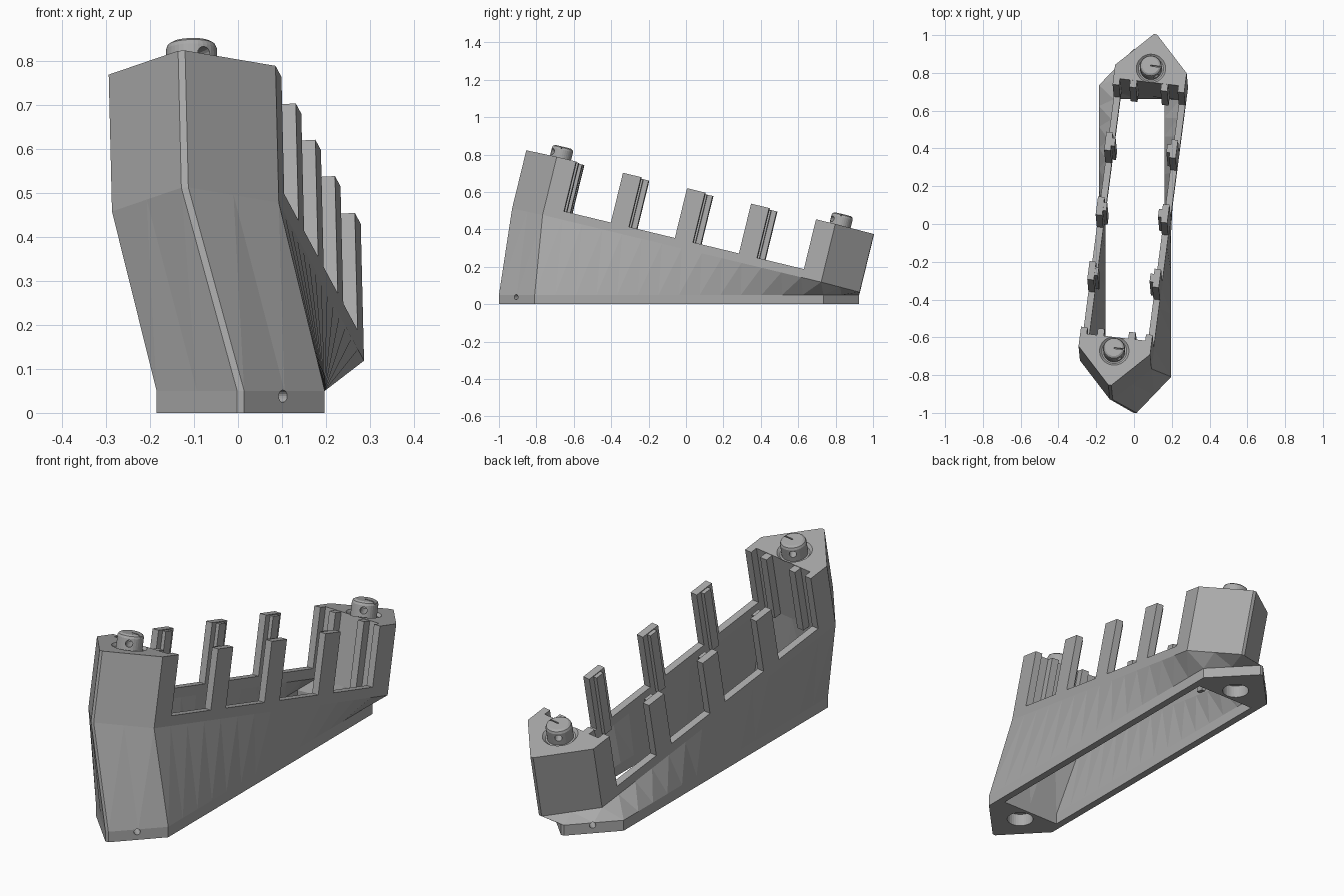
import bpy, bmesh, math
from mathutils import Matrix, Vector

if "Cube" in bpy.data.objects:
    bpy.data.objects.remove(bpy.data.objects["Cube"], do_unlink=True)

grey = bpy.data.materials.new("plain grey")
grey.use_nodes = True
grey.diffuse_color = (0.4, 0.4, 0.4, 1)
grey.node_tree.nodes["Principled BSDF"].inputs["Base Color"].default_value = (0.4, 0.4, 0.4, 1)

# Base frame (level) and tray frame (yawed and tilted)
base = Matrix.Translation((0.006, -0.037, 0))
v = Vector((0.13, 1, -0.241)).normalized()
u = v.cross(Vector((-0.025, 0.235, 1))).normalized()
w = u.cross(v)
tray = Matrix((u, v, w)).transposed().to_4x4()
tray.translation = (0, 0, 0.288)

TOP, RAIL, WIDE, THICK = 0.32, 0.046, 0.191, 0.035


def finish(bm, name):
    bmesh.ops.recalc_face_normals(bm, faces=bm.faces)
    mesh = bpy.data.meshes.new(name)
    bm.to_mesh(mesh)
    bm.free()
    mesh.materials.append(grey)
    ob = bpy.data.objects.new(name, mesh)
    bpy.context.collection.objects.link(ob)
    return ob


def loft(name, outline, levels):
    """Skin an outline through (frame, height) levels."""
    bm = bmesh.new()
    rings = [[bm.verts.new(m @ Vector((x, y, h))) for x, y in outline] for m, h in levels]
    n = len(outline)
    for a, b in zip(rings, rings[1:]):
        for i in range(n):
            j = (i + 1) % n
            bm.faces.new((a[i], a[j], b[j], b[i]))
    bm.faces.new(rings[0])
    bm.faces.new(rings[-1])
    bmesh.ops.triangulate(bm, faces=bm.faces)
    return finish(bm, name)


def box(name, frame, lo, hi):
    outline = [(lo[0], lo[1]), (hi[0], lo[1]), (hi[0], hi[1]), (lo[0], hi[1])]
    return loft(name, outline, [(frame, lo[2]), (frame, hi[2])])


def rod(name, frame, profile, segments=32):
    """Turned solid from (radius, height) pairs."""
    circle = [(math.cos(k * math.tau / segments), math.sin(k * math.tau / segments))
              for k in range(segments)]
    return loft(name, circle, [(frame @ Matrix.Diagonal((r, r, 1, 1)), h) for r, h in profile])


def cut(target, cutters):
    for c in cutters:
        mod = target.modifiers.new("cut", "BOOLEAN")
        mod.operation, mod.solver, mod.object = "DIFFERENCE", "EXACT", c
    bpy.context.view_layer.update()
    mesh = bpy.data.meshes.new_from_object(target.evaluated_get(bpy.context.evaluated_depsgraph_get()))
    target.modifiers.clear()
    target.data = mesh
    for c in cutters:
        bpy.data.objects.remove(c, do_unlink=True)


def steps(points, long_steps=14):
    """Divide the long sides of an outline so the twisted walls stay smooth."""
    out = []
    for a, b in zip(points, points[1:] + points[:1]):
        n = long_steps if math.dist(a, b) > 1 else 2
        out += [(a[0] + (b[0] - a[0]) * k / n, a[1] + (b[1] - a[1]) * k / n) for k in range(n)]
    return out


# Hull: pointed six-sided outline from level base to tilted tray
nose, tip, corner = 0.008, 0.963, 0.772
hex_outline = [(-nose, -tip), (nose, -tip), (WIDE, -corner), (WIDE, corner),
               (nose, tip), (-nose, tip), (-WIDE, corner), (-WIDE, -corner)]
hull = loft("hull", steps(hex_outline), [(base, 0), (base, 0.05), (tray, 0), (tray, TOP)])

# Open middle
inner, end = WIDE - THICK, 0.70
cavity = [(-inner, -end), (inner, -end), (inner, end), (-inner, end)]
cutters = [loft("cavity", steps(cavity), [(base, -0.05), (base, 0.05), (tray, 0), (tray, 0.4)])]

# Side windows that leave the posts standing
posts = [-0.355, 0, 0.355]
edges = [-0.665] + [p + s * 0.05 for p in posts for s in (-1, 1)] + [0.665]
for a, b in zip(edges[::2], edges[1::2]):
    cutters.append(box("window", tray, (-0.3, a, RAIL), (0.3, b, 0.5)))

# Screw recesses, bottom bores and pin holes
for s in (-1, 1):
    upper = tray @ Matrix.Translation((0, s * 0.775, 0))
    lower = base @ Matrix.Translation((0, s * 0.775, 0))
    cutters.append(rod("recess", upper, [(0.066, TOP - 0.012), (0.09, TOP + 0.012)]))
    cutters.append(rod("bore", lower, [(0.06, -0.02), (0.06, 0.06)]))
    aim = Vector((-s, s, 0)).to_track_quat("Z", "Y").to_matrix().to_4x4()
    pin = lower @ Matrix.Translation((0, 0, 0.038)) @ aim
    cutters.append(rod("pin_hole", pin, [(0.014, 0.03), (0.014, 0.2)], 16))
cut(hull, cutters)

# Inner ribs on the posts
for side in (-1, 1):
    for p in posts:
        a, b = sorted((side * (inner - 0.018), side * (inner + 0.005)))
        box("post_rib", tray, (a, p - 0.022, RAIL - 0.04), (b, p + 0.022, TOP - 0.004))

# Slot ribs on the inner tower faces
for s in (-1, 1):
    for side in (-1, 1):
        a, b = sorted((s * 0.662, s * 0.705))
        c = side * 0.083
        box("tower_rib", tray, (c - 0.018, a, 0), (c + 0.018, b, TOP - 0.002))

# Turned knobs with a cross hole and a slit
for s, name in ((-1, "front_knob"), (1, "back_knob")):
    at = tray @ Matrix.Translation((0, s * 0.775, 0))
    knob = rod(name, at, [(0.058, 0.29), (0.058, 0.368), (0.054, 0.378), (0.044, 0.384)])
    aim = Vector((0.6, -0.8, 0)).to_track_quat("Z", "Y").to_matrix().to_4x4()
    hole = rod("cross_hole", at @ Matrix.Translation((0, 0, 0.346)) @ aim,
               [(0.016, -0.1), (0.016, 0.1)], 16)
    slit = box("slit", at, (0, -0.003, 0.372), (0.07, 0.003, 0.4))
    cut(knob, [hole, slit])
